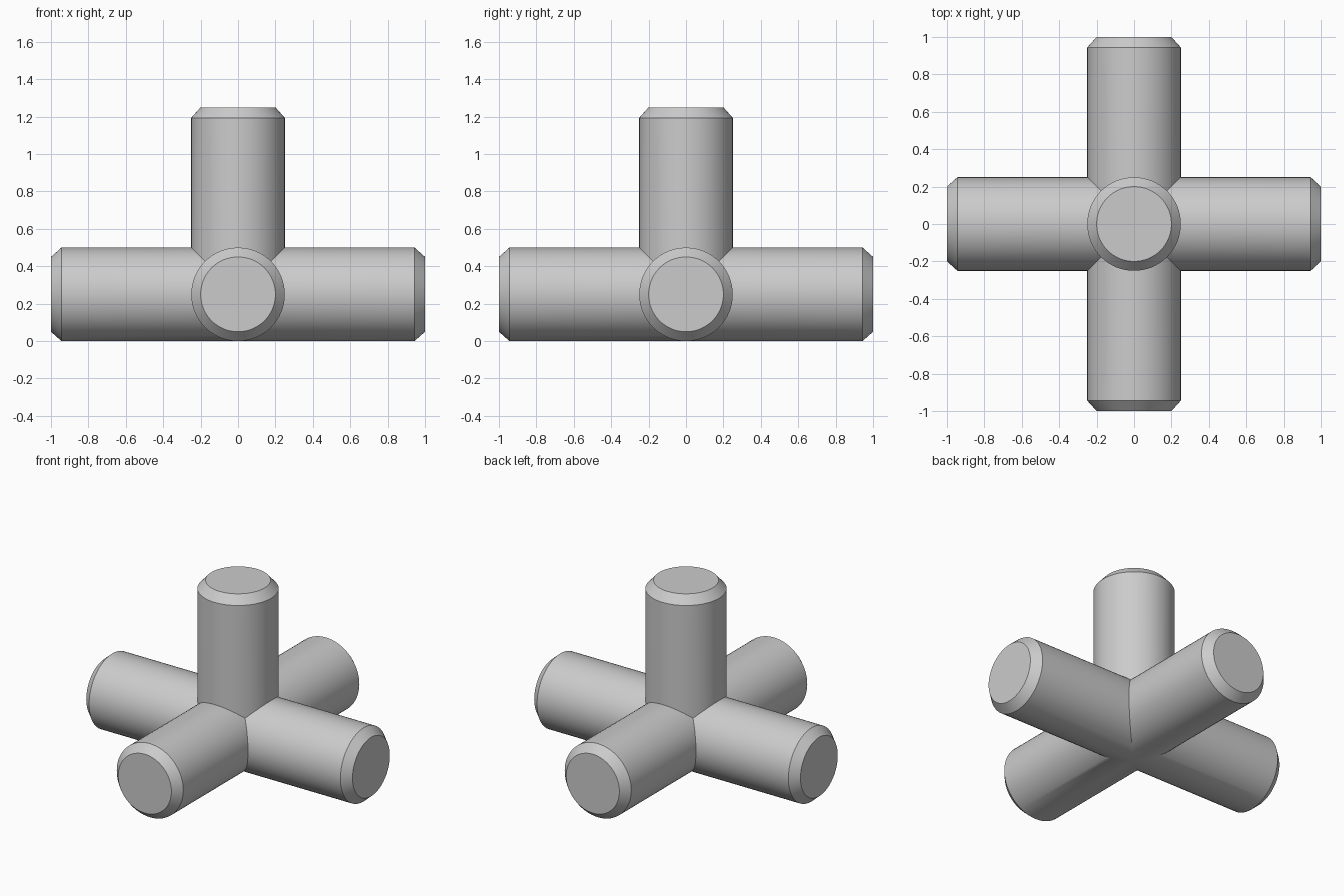
import bpy, bmesh, math
from mathutils import Vector

cube = bpy.data.objects.get("Cube")
if cube:
    bpy.data.objects.remove(cube, do_unlink=True)

RADIUS, LENGTH, SEGMENTS = 0.25, 1.0, 64
CHAMFER_R, CHAMFER_L = 0.05, 0.056
CENTRE = Vector((0, 0, RADIUS))

grey = bpy.data.materials.new("plain grey")
grey.use_nodes = True
grey.diffuse_color = (0.6, 0.6, 0.6, 1)
grey.node_tree.nodes["Principled BSDF"].inputs["Base Color"].default_value = (0.6, 0.6, 0.6, 1)


def add_arm(bm, axis, sign):
    """Round bar from a mitred inner end to a chamfered, capped outer end."""
    others = [a for a in range(3) if a != axis]
    rings = [[], [], []]
    for i in range(SEGMENTS):
        angle = math.tau * i / SEGMENTS
        spoke = Vector((0, 0, 0))
        spoke[others[0]] = math.cos(angle)
        spoke[others[1]] = math.sin(angle)
        # Mitre against the neighbouring arms; there is no arm below
        mitre = max(spoke[a] if a == 2 else abs(spoke[a]) for a in others) * RADIUS
        stations = ((RADIUS, mitre), (RADIUS, LENGTH - CHAMFER_L),
                    (RADIUS - CHAMFER_R, LENGTH))
        for ring, (radius, along) in zip(rings, stations):
            p = spoke * radius
            p[axis] = sign * along
            ring.append(bm.verts.new(p + CENTRE))
    for lower, upper in zip(rings, rings[1:]):
        for i in range(SEGMENTS):
            j = (i + 1) % SEGMENTS
            bm.faces.new((lower[i], lower[j], upper[j], upper[i]))
    bm.faces.new(rings[-1])


# Five-way connector: four level arms and one upright, welded at the mitres
bm = bmesh.new()
for axis, sign in ((0, 1), (0, -1), (1, 1), (1, -1), (2, 1)):
    add_arm(bm, axis, sign)
bmesh.ops.remove_doubles(bm, verts=bm.verts, dist=0.0001)
bmesh.ops.recalc_face_normals(bm, faces=bm.faces)
mesh = bpy.data.meshes.new("five_way_connector")
bm.to_mesh(mesh)
bm.free()
mesh.materials.append(grey)
connector = bpy.data.objects.new("five_way_connector", mesh)
bpy.context.collection.objects.link(connector)

# Smooth round sides with crisp chamfers and joints
bpy.ops.object.select_all(action="DESELECT")
connector.select_set(True)
bpy.context.view_layer.objects.active = connector
bpy.ops.object.shade_smooth_by_angle(angle=math.radians(30))
